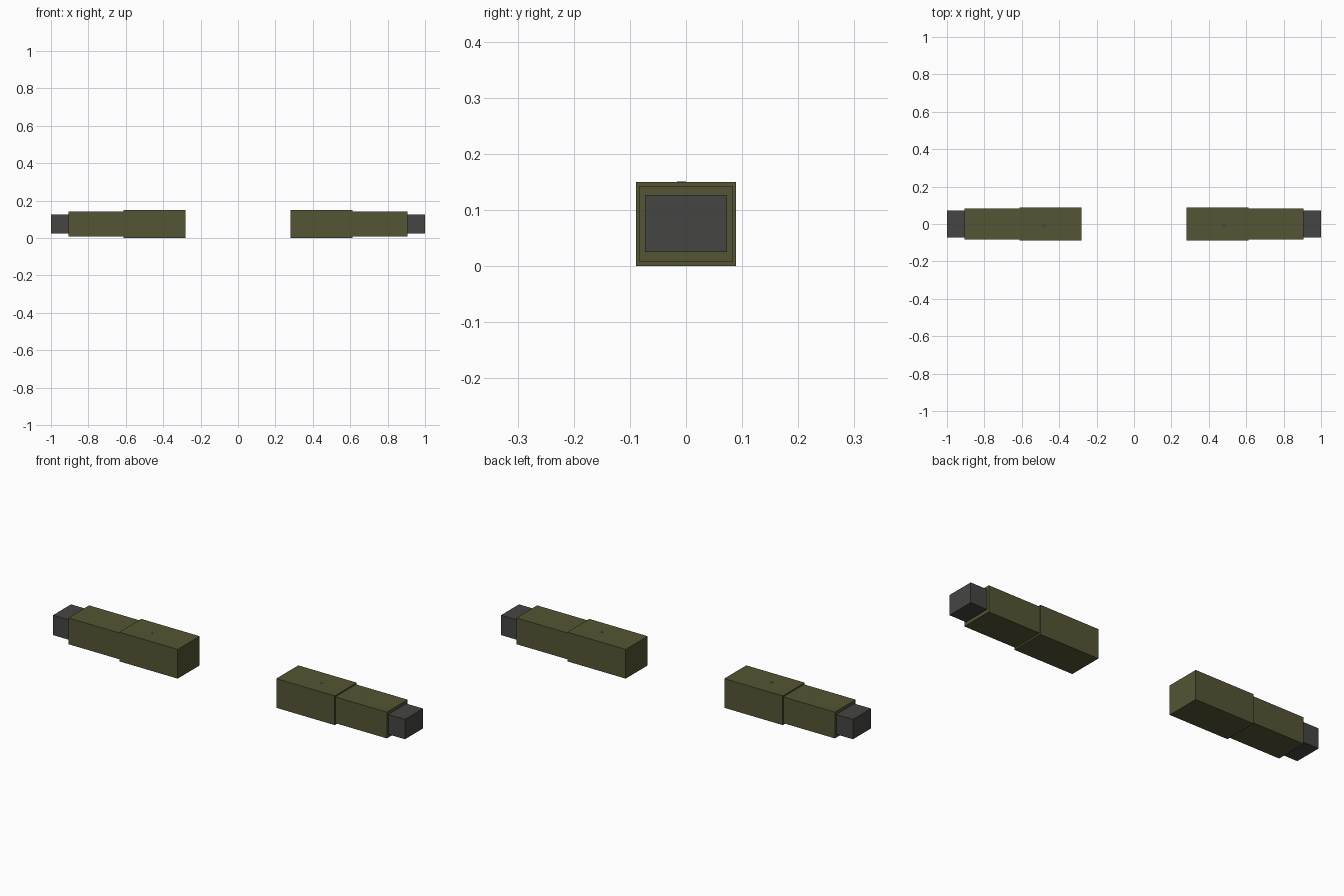
import bpy

if "Cube" in bpy.data.objects:
    bpy.data.objects.remove(bpy.data.objects["Cube"], do_unlink=True)


def make_material(name, color):
    mat = bpy.data.materials.new(name)
    mat.use_nodes = True
    mat.diffuse_color = (*color, 1)
    bsdf = mat.node_tree.nodes["Principled BSDF"]
    bsdf.inputs["Base Color"].default_value = (*color, 1)
    bsdf.inputs["Roughness"].default_value = 0.8
    return mat


olive = make_material("olive_cloth", (0.089, 0.089, 0.035))
grey = make_material("dark_grey", (0.060, 0.060, 0.056))


def box(name, x, y, z, mat):
    """Box spanning the given (min, max) ranges."""
    spans = (x, y, z)
    bpy.ops.mesh.primitive_cube_add(size=1, location=[(a + b) / 2 for a, b in spans])
    obj = bpy.context.object
    obj.name = name
    obj.scale = [abs(b - a) for a, b in spans]
    bpy.ops.object.transform_apply(location=False, rotation=False, scale=True)
    obj.data.materials.append(mat)
    return obj


# part, inner x, outer x, half depth, bottom, top, material
PARTS = [
    ("upper_sleeve", 0.28, 0.612, 0.089, 0.0, 0.15, olive),
    ("lower_sleeve", 0.612, 0.905, 0.084, 0.008, 0.143, olive),
    ("hand", 0.905, 1.0, 0.073, 0.025, 0.127, grey),
]

# Each arm steps down in thickness from shoulder to hand
for side, s in (("left", 1), ("right", -1)):
    for part, x0, x1, half, z0, z1, mat in PARTS:
        box(f"{side}_{part}", (s * x0, s * x1), (-half, half), (z0, z1), mat)
    # Tiny mark on top of the upper sleeve
    box(f"{side}_sleeve_mark", (s * 0.473, s * 0.491), (-0.016, 0.0),
        (0.148, 0.1505), grey)
